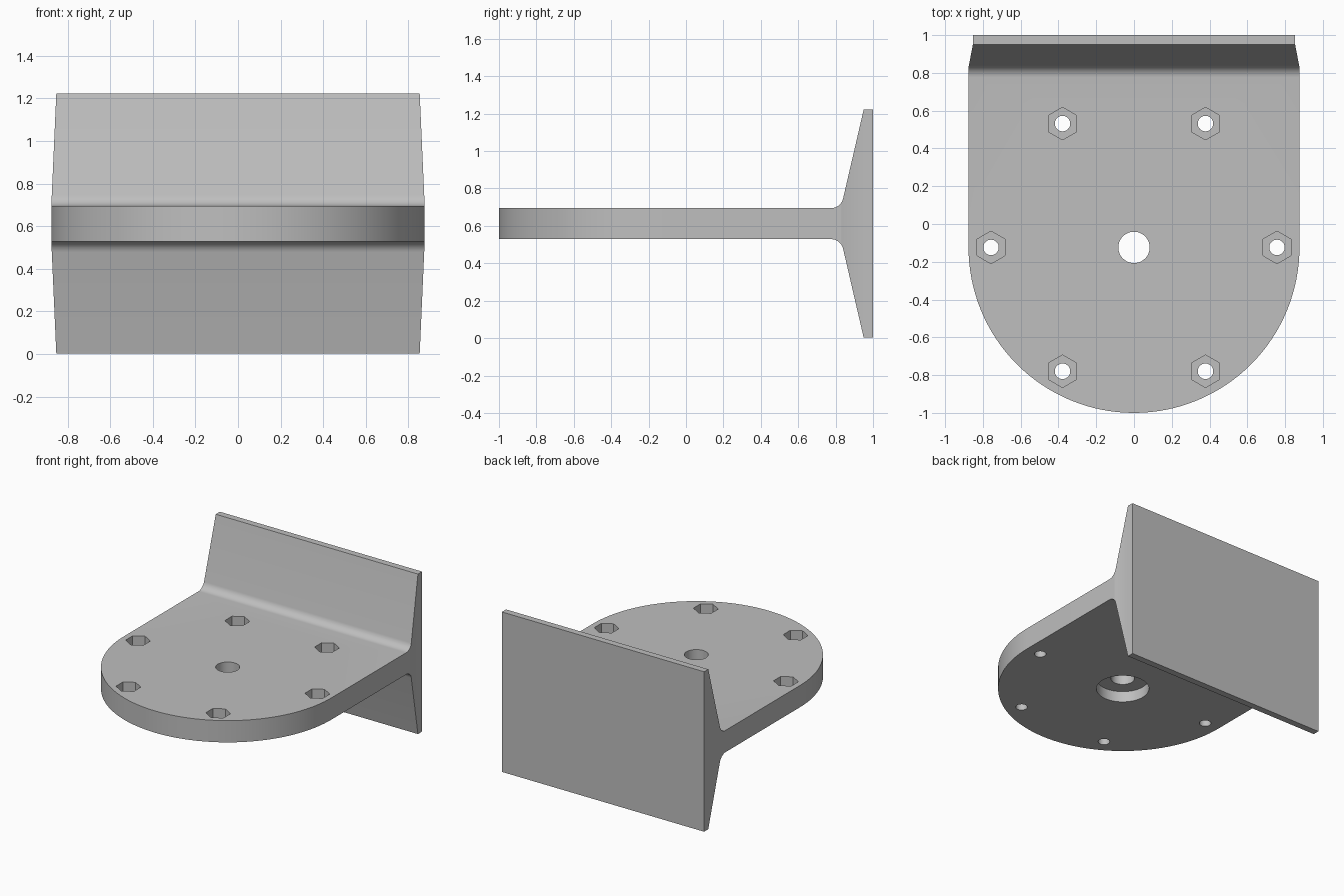
import bpy
import bmesh
import math
from mathutils import Vector

old = bpy.data.objects.get("Cube")
if old:
    bpy.data.objects.remove(old, do_unlink=True)

# Main dimensions
RADIUS = 0.876
CENTRE_Y = RADIUS - 1
MID_Z = 0.612
HALF_THICK = 0.083
HALF_HEIGHT = 0.61
TOP_Z = MID_Z + HALF_THICK

grey = bpy.data.materials.new("plain grey")
grey.use_nodes = True
grey.diffuse_color = (0.52, 0.52, 0.52, 1)
grey.node_tree.nodes["Principled BSDF"].inputs["Base Color"].default_value = grey.diffuse_color


def prism(name, points, direction):
    """Extrude a closed outline of 3D points along a direction."""
    bm = bmesh.new()
    face = bm.faces.new([bm.verts.new(p) for p in points])
    new = bmesh.ops.extrude_face_region(bm, geom=[face], use_keep_orig=True)["geom"]
    bmesh.ops.translate(bm, vec=direction,
                        verts=[v for v in new if isinstance(v, bmesh.types.BMVert)])
    bmesh.ops.recalc_face_normals(bm, faces=bm.faces)
    mesh = bpy.data.meshes.new(name)
    bm.to_mesh(mesh)
    bm.free()
    mesh.materials.append(grey)
    obj = bpy.data.objects.new(name, mesh)
    bpy.context.collection.objects.link(obj)
    return obj


def arc(cx, cy, r, start, end, n):
    angles = [math.radians(start + (end - start) * i / n) for i in range(n + 1)]
    return [(cx + r * math.cos(a), cy + r * math.sin(a)) for a in angles]


def post(name, x, y, r, z0, z1, sides):
    """Upright cutter with the given number of sides and a corner toward +y."""
    ring = arc(x, y, r, 90, 450, sides)[:-1]
    return prism(name, [(px, py, z0) for px, py in ring], (0, 0, z1 - z0))


def combine(target, tool, operation):
    mod = target.modifiers.new("cut", "BOOLEAN")
    mod.operation = operation
    mod.solver = "EXACT"
    mod.object = tool
    bpy.context.view_layer.objects.active = target
    bpy.ops.object.modifier_apply(modifier=mod.name)
    bpy.data.objects.remove(tool, do_unlink=True)


# Side profile: slab, fillet and tapered back flange, mirrored about mid height
root = Vector((0.828, HALF_THICK))
tip = Vector((0.95, HALF_HEIGHT))
slope = (tip - root).normalized()
lean = math.degrees(math.atan2(slope.y, slope.x))
fillet_r = 0.066
tangent = fillet_r * math.tan(math.radians(lean / 2))
fillet = arc(root.x - tangent, HALF_THICK + fillet_r, fillet_r, -90, lean - 90, 10)
upper = [(-1.2, HALF_THICK)] + fillet + [tuple(tip), (1, HALF_HEIGHT)]
outline = upper + [(y, -z) for y, z in reversed(upper)]
bracket = prism("bracket", [(-1, y, MID_Z + z) for y, z in outline], (2, 0, 0))

# Plan outline: round front, straight sides, slight narrowing at the flange
side = [(RADIUS, 0.83), (0.853, 0.95), (0.853, 1.2)]
plan = arc(0, CENTRE_Y, RADIUS, 180, 360, 64) + side
plan += [(-x, y) for x, y in reversed(side)]
combine(bracket, prism("plan_cutter", [(x, y, -0.2) for x, y in plan], (0, 0, 1.7)),
        "INTERSECT")

# Centre hole with a counterbore from below
combine(bracket, post("centre_hole", 0, CENTRE_Y, 0.083, 0.3, 0.9, 48), "DIFFERENCE")
combine(bracket, post("counterbore", 0, CENTRE_Y, 0.185, 0.3, MID_Z, 64), "DIFFERENCE")

# Six bolt holes with hexagonal nut pockets in the top
for i in range(6):
    a = i * math.pi / 3
    x, y = 0.757 * math.cos(a), CENTRE_Y + 0.757 * math.sin(a)
    combine(bracket, post("bolt_hole", x, y, 0.041, 0.3, 0.9, 32), "DIFFERENCE")
    combine(bracket, post("nut_pocket", x, y, 0.086, TOP_Z - 0.085, 0.9, 6), "DIFFERENCE")

# Smooth curved walls while keeping the edges sharp
bpy.ops.object.select_all(action="DESELECT")
bracket.select_set(True)
bpy.context.view_layer.objects.active = bracket
bpy.ops.object.shade_smooth_by_angle(angle=math.radians(30))
